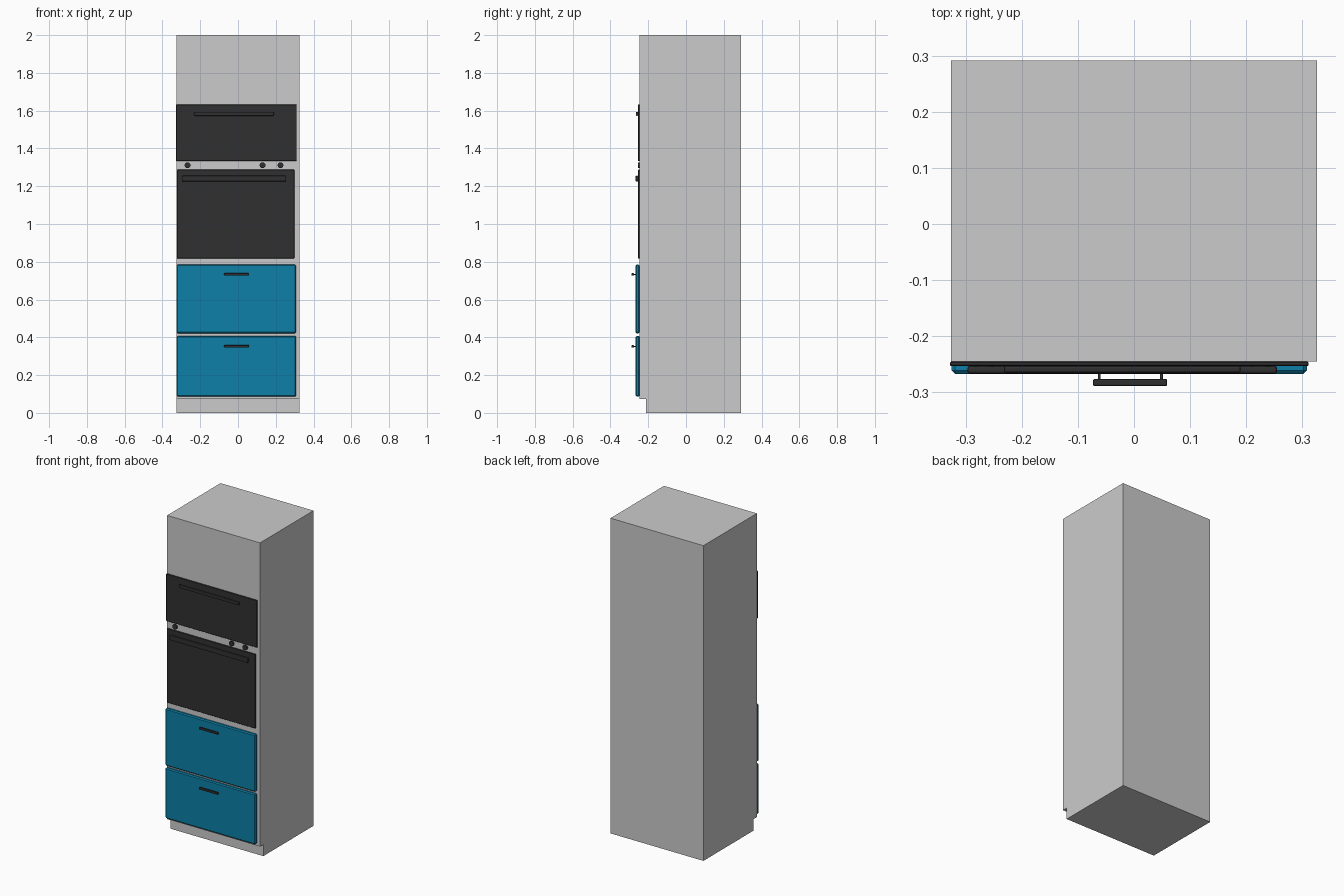
import bpy, bmesh
from math import radians
from mathutils import Matrix

if "Cube" in bpy.data.objects:
    bpy.data.objects.remove(bpy.data.objects["Cube"])


def material(name, color):
    m = bpy.data.materials.new(name)
    m.diffuse_color = (*color, 1)
    m.use_nodes = True
    m.node_tree.nodes["Principled BSDF"].inputs["Base Color"].default_value = m.diffuse_color
    return m


BLACK = material("black", (0.03, 0.03, 0.03))
BLUE = material("blue", (0.004, 0.216, 0.392))


def finish(name, bm, mat=None):
    bmesh.ops.recalc_face_normals(bm, faces=bm.faces)
    me = bpy.data.meshes.new(name)
    bm.to_mesh(me)
    bm.free()
    ob = bpy.data.objects.new(name, me)
    bpy.context.collection.objects.link(ob)
    if mat:
        me.materials.append(mat)
    return ob


def box(name, x, y, z, mat, bevel=0.0, segments=1):
    """Box from (min, max) ranges with optional bevelled edges."""
    bm = bmesh.new()
    bmesh.ops.create_cube(bm, size=1)
    for v in bm.verts:
        v.co = [r[0] if c < 0 else r[1] for c, r in zip(v.co, (x, y, z))]
    ob = finish(name, bm, mat)
    if bevel:
        b = ob.modifiers.new("bevel", 'BEVEL')
        b.width, b.segments, b.limit_method = bevel, segments, 'NONE'
    return ob


def cylinder(name, loc, radius, depth, mat, axis='X', sides=16):
    bm = bmesh.new()
    bmesh.ops.create_cone(bm, cap_ends=True, segments=sides,
                          radius1=radius, radius2=radius, depth=depth)
    turn = Matrix.Rotation(radians(90), 4, 'Y' if axis == 'X' else 'X')
    bm.transform(Matrix.Translation(loc) @ turn)
    for f in bm.faces:
        f.smooth = len(f.verts) == 4
    for e in bm.edges:
        e.smooth = all(len(f.verts) == 4 for f in e.link_faces)
    return finish(name, bm, mat)


# Cabinet body: side profile with recessed toe kick, extruded across x
FRONT = -0.245
profile = [(-0.212, 0), (0.291, 0), (0.291, 2), (FRONT, 2),
           (FRONT, 0.073), (-0.212, 0.073)]
bm = bmesh.new()
face = bm.faces.new([bm.verts.new((-0.326, y, z)) for y, z in profile])
ext = bmesh.ops.extrude_face_region(bm, geom=[face])
bmesh.ops.translate(bm, vec=(0.652, 0, 0),
                    verts=[g for g in ext["geom"] if isinstance(g, bmesh.types.BMVert)])
finish("cabinet_body", bm)

# Microwave and oven doors with their long handles
box("microwave_door", (-0.328, 0.311), (-0.2535, FRONT), (1.333, 1.633), BLACK, 0.002)
box("microwave_handle", (-0.232, 0.19), (-0.265, -0.2525), (1.573, 1.593), BLACK, 0.004, 2)
box("oven_door", (-0.322, 0.298), (-0.2535, FRONT), (0.817, 1.288), BLACK, 0.002)
box("oven_handle", (-0.297, 0.255), (-0.267, -0.2525), (1.225, 1.256), BLACK, 0.005, 2)

# Oven control knobs
for i, x in enumerate((-0.267, 0.13, 0.225)):
    cylinder(f"oven_knob_{i + 1}", (x, -0.249, 1.311), 0.0155, 0.012, BLACK, 'Y', 24)

# Drawers with chamfered fronts and bar pulls on two posts
for name, z0, z1, hz in (("lower", 0.087, 0.408, 0.352), ("upper", 0.421, 0.785, 0.733)):
    box(f"{name}_drawer_front", (-0.325, 0.308), (-0.267, FRONT), (z0, z1), BLUE, 0.006)
    box(f"{name}_drawer_handle", (-0.073, 0.059), (-0.289, -0.276),
        (hz - 0.0065, hz + 0.0065), BLACK, 0.003, 2)
    for side, x in (("left", -0.062), ("right", 0.049)):
        cylinder(f"{name}_handle_post_{side}", (x, -0.271, hz), 0.0025, 0.014, BLACK, 'Y', 10)
